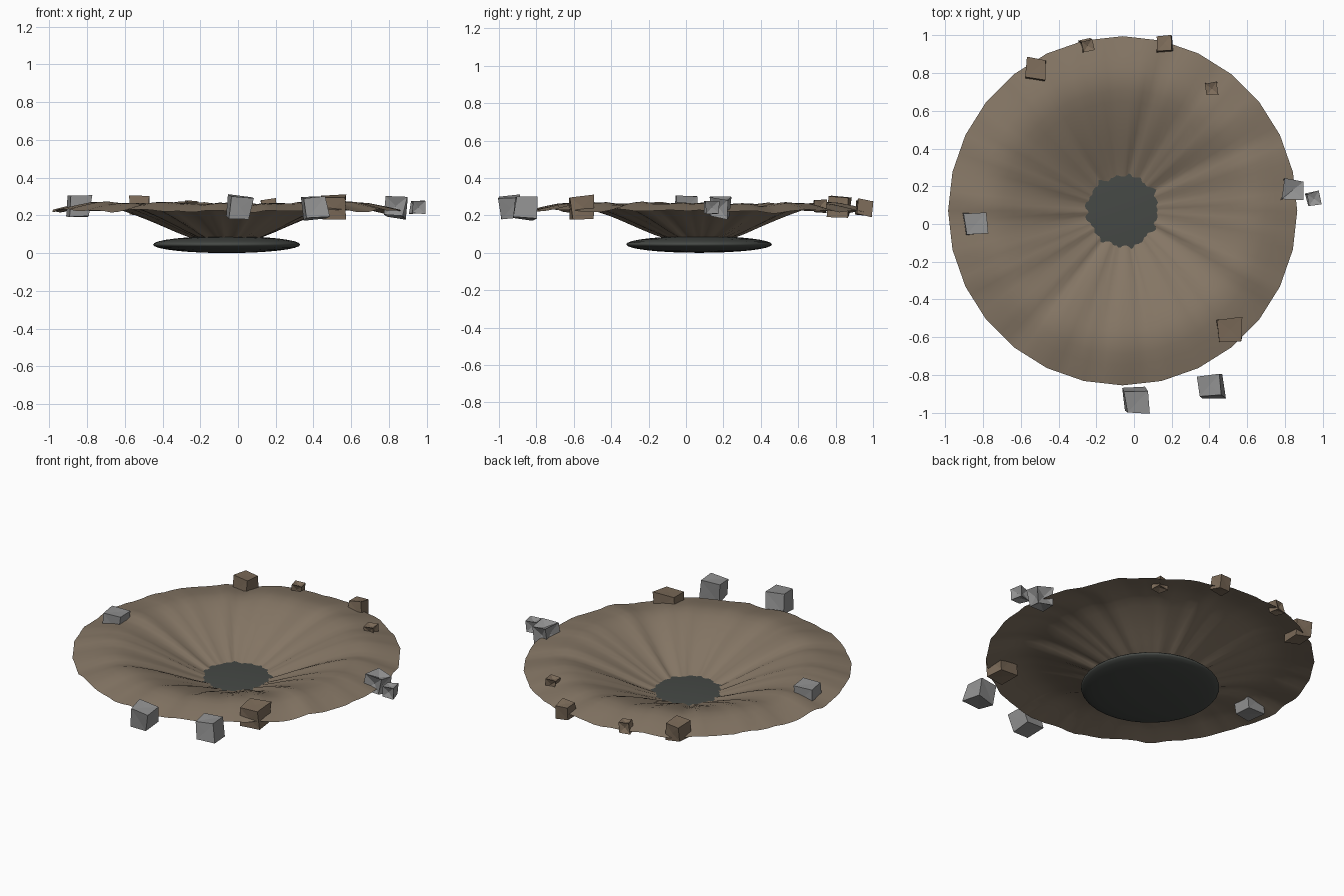
import bpy, bmesh, math, random
from mathutils import Vector, Euler

if "Cube" in bpy.data.objects:
    bpy.data.objects.remove(bpy.data.objects["Cube"])

random.seed(7)
CX, CY = -0.06, 0.07


def material(name, rgb):
    m = bpy.data.materials.new(name)
    m.diffuse_color = (*rgb, 1)
    m.use_nodes = True
    m.node_tree.nodes["Principled BSDF"].inputs["Base Color"].default_value = m.diffuse_color
    return m


EARTH = material("earth brown", (0.235, 0.182, 0.130))
BROWN = material("rock brown", (0.205, 0.150, 0.102))
GREY = material("rock grey", (0.285, 0.285, 0.285))
DARK = material("dark scorched grey", (0.060, 0.066, 0.060))


def finish(bm, name, mat, loc, smooth):
    bmesh.ops.recalc_face_normals(bm, faces=bm.faces)
    for f in bm.faces:
        f.smooth = smooth
    me = bpy.data.meshes.new(name)
    bm.to_mesh(me)
    bm.free()
    me.materials.append(mat)
    ob = bpy.data.objects.new(name, me)
    ob.location = loc
    bpy.context.collection.objects.link(ob)
    return ob


# Crater bowl: 28-sided dish, edges split in four, with uneven height
PROFILE = [(0.08, 0.055), (0.15, 0.07), (0.20, 0.088), (0.26, 0.112), (0.34, 0.147),
           (0.42, 0.181), (0.50, 0.212), (0.58, 0.239), (0.64, 0.256), (0.70, 0.264),
           (0.76, 0.260), (0.82, 0.248), (0.87, 0.237), (0.925, 0.224)]
SIDES, SPLIT = 28, 4
N = SIDES * SPLIT
WAVES = [(k, random.uniform(0, 6.28), a)
         for k, a in ((3, .0025), (7, .003), (11, .003), (16, .004), (23, .003), (37, .002))]


def bump(t, r):
    return sum(a * math.sin(k * t + p + r * (1 + k * 0.12)) for k, p, a in WAVES)


bm = bmesh.new()
rings = []
for r, z in PROFILE:
    ring = []
    for i in range(N):
        s, u = divmod(i, SPLIT)
        a0, a1 = (2 * math.pi * (s + d) / SIDES for d in (0, 1))
        p = Vector((math.cos(a0), math.sin(a0))).lerp(
            Vector((math.cos(a1), math.sin(a1))), u / SPLIT) * r
        t = 2 * math.pi * i / N
        h = z + bump(t, r) * min(1, r / 0.3)
        ring.append(bm.verts.new((p.x, p.y, h)))
    rings.append(ring)
for a, b in zip(rings, rings[1:]):
    for i in range(N):
        j = (i + 1) % N
        bm.faces.new((a[i], a[j], b[j], b[i]))
bm.faces.new(rings[0])
crater = finish(bm, "crater_bowl", EARTH, (CX, CY, 0), True)
# keep the bowl facing upwards
if crater.data.polygons[N * 3].normal.z < 0:
    crater.data.flip_normals()

# Scorched disc at the bottom of the crater
bm = bmesh.new()
bmesh.ops.create_uvsphere(bm, u_segments=32, v_segments=16, radius=1)
bmesh.ops.scale(bm, vec=(0.39, 0.39, 0.045), verts=bm.verts)
finish(bm, "crater_floor_disc", DARK, (CX, CY, 0.045), True)


# Rocks: uneven cubes; the starry ones have sunken sides
def rock(name, mat, x, y, z, size, turn, starry=False):
    bm = bmesh.new()
    bmesh.ops.create_cube(bm, size=size)
    for v in bm.verts:
        v.co *= random.uniform(0.86, 1.04)
        v.co += Vector([random.uniform(-.06, .06) * size for _ in range(3)])
    poked = bmesh.ops.poke(bm, faces=bm.faces[:])
    for v in poked["verts"]:
        v.co *= 0.62 if starry else 0.97
    bm.normal_update()
    ob = finish(bm, name, mat, (x, y, z), False)
    ob.rotation_euler = Euler((random.uniform(-.12, .12), random.uniform(-.12, .12), turn))


ROCKS = [
    (BROWN, -0.52, 0.82, 0.250, 0.110, -0.10, False),
    (BROWN, -0.25, 0.945, 0.245, 0.065, 0.25, True),
    (BROWN, 0.16, 0.955, 0.242, 0.088, 0.05, False),
    (BROWN, 0.415, 0.718, 0.250, 0.070, 0.15, True),
    (BROWN, 0.505, -0.56, 0.243, 0.125, 0.08, False),
    (GREY, -0.84, 0.00, 0.245, 0.118, 0.08, False),
    (GREY, 0.84, 0.18, 0.243, 0.108, -0.10, True),
    (GREY, 0.95, 0.135, 0.243, 0.072, 0.20, True),
    (GREY, 0.01, -0.935, 0.240, 0.122, 0.04, False),
    (GREY, 0.405, -0.86, 0.243, 0.122, 0.12, False),
]
for n, (mat, x, y, z, size, turn, star) in enumerate(ROCKS, 1):
    rock(f"rim_rock_{n}", mat, x, y, z, size, turn, star)
